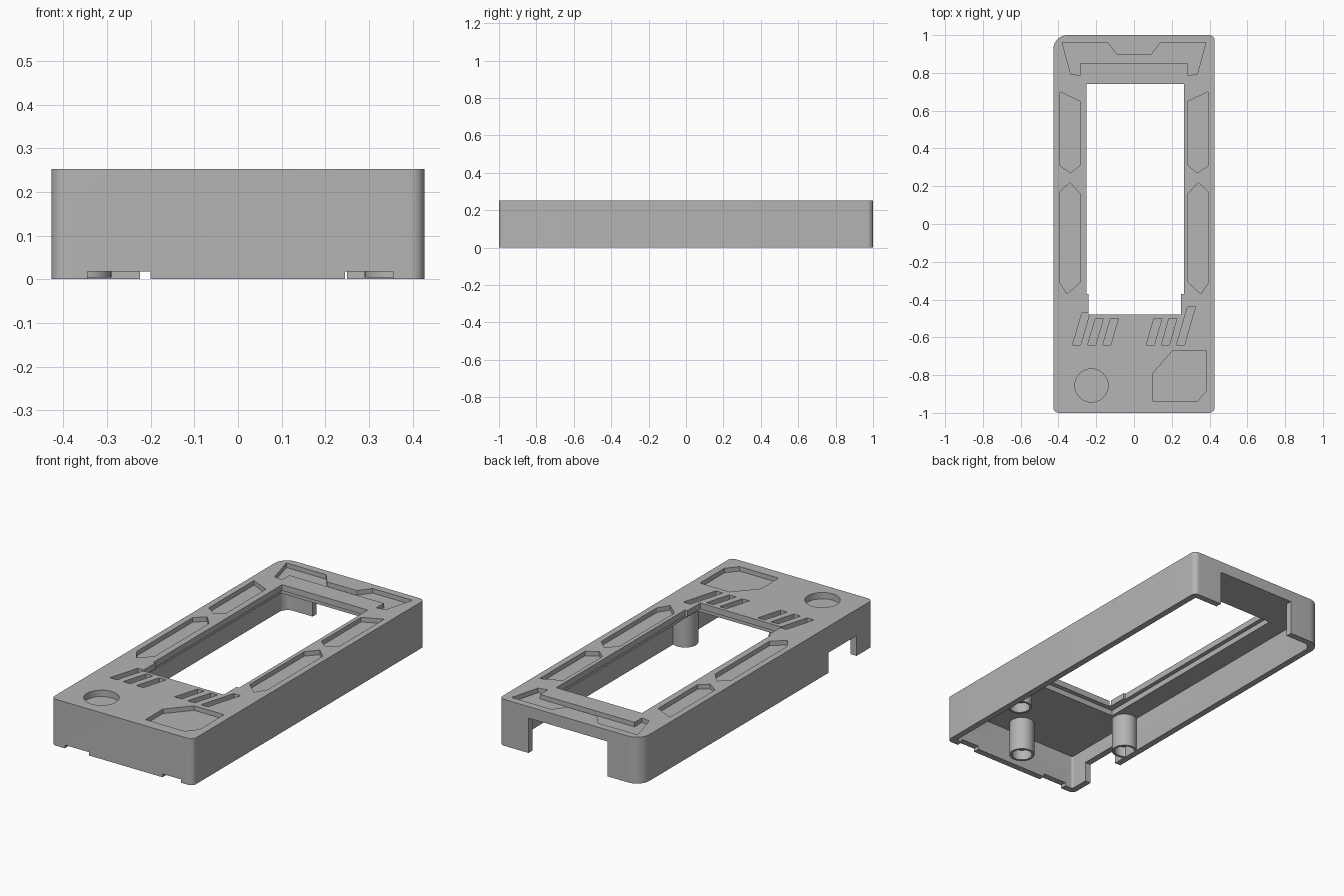
import bpy, bmesh, math
from mathutils import Vector

cube = bpy.data.objects.get("Cube")
if cube:
    bpy.data.objects.remove(cube, do_unlink=True)

plastic = bpy.data.materials.new("grey_plastic")
plastic.use_nodes = True
GREY = (0.46, 0.46, 0.46, 1)
plastic.diffuse_color = GREY
plastic.node_tree.nodes["Principled BSDF"].inputs["Base Color"].default_value = GREY

TOP, PLATE, WALL, DEPTH = 0.253, 0.19, 0.035, 0.025


def prism(name, points, z0, z1):
    """Extrude a flat outline between two heights."""
    bm = bmesh.new()
    face = bm.faces.new([bm.verts.new((x, y, z0)) for x, y in points])
    out = bmesh.ops.extrude_face_region(bm, geom=[face])
    verts = [v for v in out["geom"] if isinstance(v, bmesh.types.BMVert)]
    bmesh.ops.translate(bm, verts=verts, vec=(0, 0, z1 - z0))
    bmesh.ops.recalc_face_normals(bm, faces=bm.faces)
    mesh = bpy.data.meshes.new(name)
    bm.to_mesh(mesh)
    bm.free()
    obj = bpy.data.objects.new(name, mesh)
    mesh.materials.append(plastic)
    bpy.context.collection.objects.link(obj)
    return obj


def rect(x0, y0, x1, y1):
    return [(x0, y0), (x1, y0), (x1, y1), (x0, y1)]


def rounded(x, y, radii):
    """Centred rectangle with one radius per corner, from front -x round."""
    pts = []
    for i, (sx, sy) in enumerate([(-1, -1), (1, -1), (1, 1), (-1, 1)]):
        r = radii[i]
        for k in range(9):
            a = math.pi + (i + k / 8) * math.pi / 2
            pts.append((sx * (x - r) + r * math.cos(a), sy * (y - r) + r * math.sin(a)))
    return pts


def circle(cx, cy, r, n=40):
    return [(cx + r * math.cos(math.tau * i / n), cy + r * math.sin(math.tau * i / n)) for i in range(n)]


def cut(obj, points, z0, z1):
    cutter = prism("cutter", points, z0, z1)
    cutter.hide_render = True
    mod = obj.modifiers.new("cut", "BOOLEAN")
    mod.operation, mod.solver, mod.object = "DIFFERENCE", "EXACT", cutter
    bpy.context.view_layer.objects.active = obj
    bpy.ops.object.modifier_apply(modifier=mod.name)
    bpy.data.objects.remove(cutter, do_unlink=True)


def smooth(obj):
    bpy.ops.object.select_all(action="DESELECT")
    obj.select_set(True)
    bpy.context.view_layer.objects.active = obj
    bpy.ops.object.shade_smooth_by_angle(angle=math.radians(30))


# Hollow case, open underneath
case = prism("case_shell", rounded(0.427, 1, (0.03, 0.03, 0.03, 0.075)), 0, TOP)
cut(case, rounded(0.427 - WALL, 1 - WALL, (0.01, 0.01, 0.01, 0.05)), -0.1, PLATE)

# Display window with a stepped ledge beneath it
cut(case, rect(-0.275, -0.505, 0.285, 0.765), 0.1, 0.22)
cut(case, [(-0.24, -0.48), (0.25, -0.48), (0.25, -0.37), (0.265, -0.37),
           (0.265, 0.74), (-0.252, 0.74), (-0.252, -0.37), (-0.24, -0.37)], 0.1, 0.4)

# Openings in the back, side and front walls
cut(case, rect(-0.225, 0.94, 0.25, 1.1), -0.1, PLATE)
cut(case, rect(-0.5, -0.86, -0.38, -0.62), -0.1, 0.11)
cut(case, rect(-0.345, -1.1, -0.2, -0.95), -0.1, 0.018)
cut(case, rect(0.245, -1.1, 0.355, -0.95), -0.1, 0.018)

# Sunken panels along both long sides
upper = [(0.393, 0.7), (0.287, 0.65), (0.287, 0.31), (0.335, 0.27), (0.393, 0.31)]
lower = [(0.393, 0.17), (0.34, 0.22), (0.287, 0.16), (0.287, -0.31), (0.355, -0.37), (0.393, -0.31)]
for panel in (upper, lower):
    for side in (-1, 1):
        cut(case, [(side * x, y) for x, y in panel], TOP - DEPTH, 0.4)

# Sunken panel at the back, mirrored about the middle
half = [(0.09, 0.895), (0.14, 0.96), (0.38, 0.96), (0.335, 0.795), (0.285, 0.785), (0.285, 0.85)]
cut(case, half + [(-x, y) for x, y in reversed(half)], TOP - DEPTH, 0.4)

# Slanted grooves in front of the window
for start, tall, reach in ((-0.325, 0, -0.47), (0.065, 2, -0.44)):
    for i in range(3):
        x, y1 = start + i * 0.08, reach if i == tall else -0.5
        lean = (y1 + 0.64) * 0.29
        cut(case, [(x, -0.64), (x + 0.042, -0.64), (x + 0.042 + lean, y1), (x + lean, y1)], TOP - DEPTH, 0.4)

# Round recess and badge recess at the front
cut(case, circle(-0.225, -0.855, 0.088), TOP - 0.035, 0.4)
cut(case, [(0.1, -0.94), (0.1, -0.79), (0.205, -0.67), (0.385, -0.67),
           (0.385, -0.88), (0.335, -0.94)], TOP - DEPTH, 0.4)
smooth(case)

# Hollow screw posts hanging from the top plate
for name, x, y in (("left_post", 0.355, -0.5), ("right_post", -0.355, -0.5), ("front_post", 0.03, -0.87)):
    post = prism(name, circle(x, y, 0.065, 32), 0.004, PLATE + 0.005)
    cut(post, circle(x, y, 0.052, 32), -0.1, 0.06)
    smooth(post)
